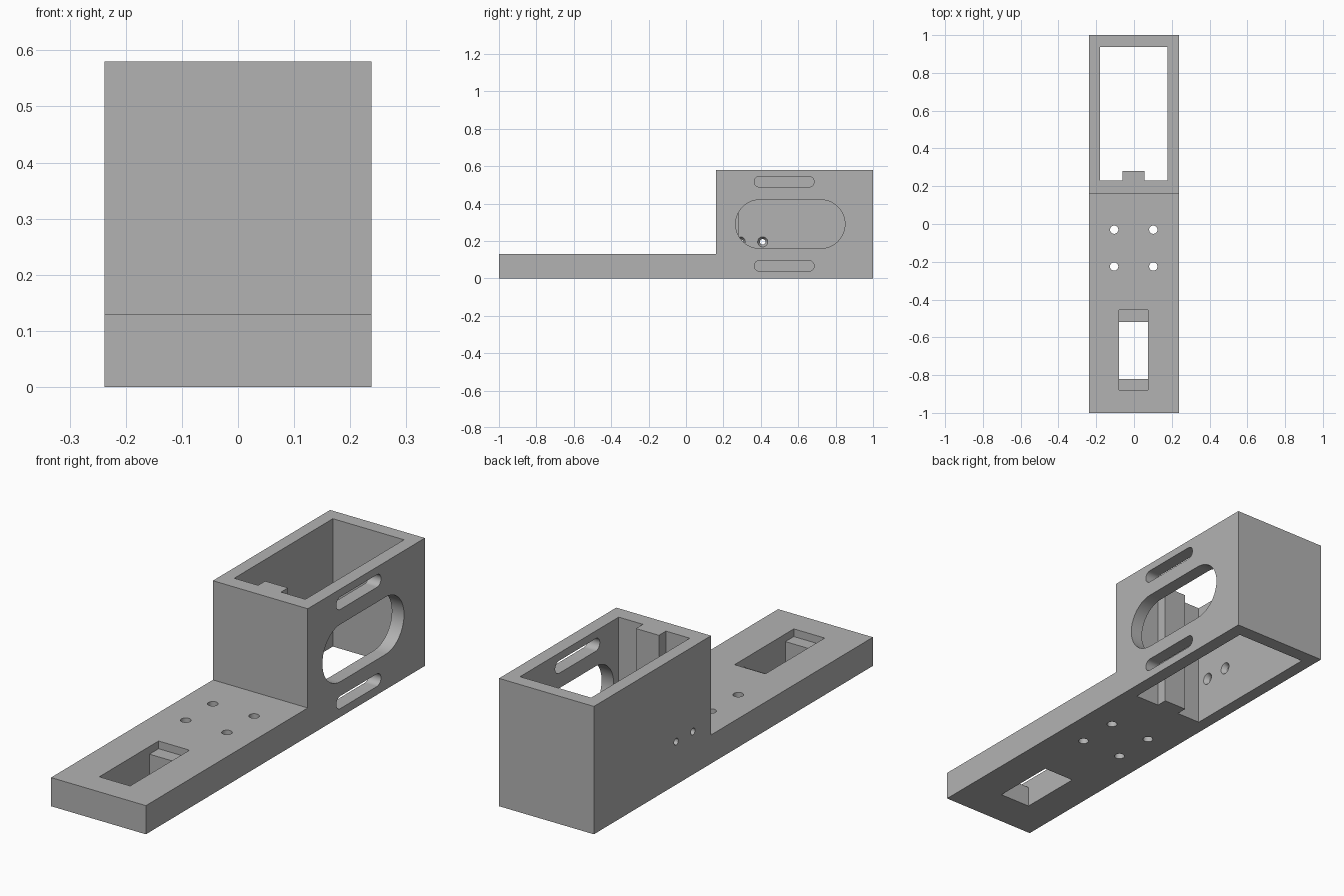
import bpy, bmesh, math
from mathutils import Matrix, Vector

if "Cube" in bpy.data.objects:
    bpy.data.objects.remove(bpy.data.objects["Cube"])

grey = bpy.data.materials.new("plain grey")
grey.diffuse_color = (0.45, 0.45, 0.45, 1)
grey.use_nodes = True
grey.node_tree.nodes["Principled BSDF"].inputs["Base Color"].default_value = grey.diffuse_color


def prism(name, pts, axis, lo, hi):
    """Extrude a 2D outline along axis 'X' (pts are y,z) or 'Z' (pts are x,y)."""
    bm = bmesh.new()
    place = (lambda a, b: (lo, a, b)) if axis == 'X' else (lambda a, b: (a, b, lo))
    face = bm.faces.new([bm.verts.new(place(*p)) for p in pts])
    ext = bmesh.ops.extrude_face_region(bm, geom=[face])
    step = Vector((hi - lo, 0, 0)) if axis == 'X' else Vector((0, 0, hi - lo))
    bmesh.ops.translate(bm, vec=step,
                        verts=[g for g in ext['geom'] if isinstance(g, bmesh.types.BMVert)])
    bmesh.ops.recalc_face_normals(bm, faces=bm.faces)
    return finish(name, bm)


def finish(name, bm):
    me = bpy.data.meshes.new(name)
    bm.to_mesh(me)
    bm.free()
    ob = bpy.data.objects.new(name, me)
    bpy.context.collection.objects.link(ob)
    return ob


def rect(a0, a1, b0, b1):
    return [(a0, b0), (a1, b0), (a1, b1), (a0, b1)]


def stadium(a0, a1, b0, b1, n=20):
    """Slot outline with round ends."""
    r, c = (b1 - b0) / 2, (b0 + b1) / 2
    pts = []
    for cx, start in ((a1 - r, -math.pi / 2), (a0 + r, math.pi / 2)):
        for i in range(n + 1):
            t = start + math.pi * i / n
            pts.append((cx + r * math.cos(t), c + r * math.sin(t)))
    return pts


def circle(a, b, r, n=32):
    return [(a + r * math.cos(2 * math.pi * i / n), b + r * math.sin(2 * math.pi * i / n))
            for i in range(n)]


def countersink(name, y, z):
    """Cone along x, wide at the inner face of the left wall."""
    bm = bmesh.new()
    bmesh.ops.create_cone(bm, cap_ends=True, segments=32, radius1=0.009, radius2=0.03,
                          depth=0.035,
                          matrix=Matrix.Translation((-0.1925, y, z)) @ Matrix.Rotation(math.pi / 2, 4, 'Y'))
    return finish(name, bm)


# Bracket body: flat mounting arm and tall housing as one side profile
W = 0.238
body = prism("bracket_body", [(-1, 0), (1, 0), (1, 0.58), (0.16, 0.58), (0.16, 0.13), (-1, 0.13)],
             'X', -W, W)
body.data.materials.append(grey)

cutters = [
    # Housing cavity, leaving a rib on the front wall
    prism("cavity", [(-0.18, 0.23), (-0.06, 0.23), (-0.06, 0.28), (0.055, 0.28), (0.055, 0.23),
                     (0.177, 0.23), (0.177, 0.937), (-0.18, 0.937)], 'Z', -0.1, 0.7),
    # Slots in the right wall
    prism("large_slot", stadium(0.265, 0.85, 0.16, 0.42), 'X', 0.12, 0.3),
    prism("upper_slot", stadium(0.365, 0.685, 0.488, 0.545), 'X', 0.12, 0.3),
    prism("lower_slot", stadium(0.365, 0.685, 0.038, 0.095), 'X', 0.12, 0.3),
    # Stepped window in the arm
    prism("window", rect(-0.08, 0.075, -0.82, -0.52), 'Z', -0.1, 0.2),
    prism("window_recess", rect(-0.08, 0.075, -0.88, -0.455), 'Z', 0.095, 0.2),
]
# Screw holes through the arm
for x in (-0.105, 0.102):
    for y in (-0.03, -0.225):
        cutters.append(prism("arm_hole", circle(x, y, 0.022), 'Z', -0.1, 0.2))
# Countersunk screw holes in the left wall
for y in (0.29, 0.41):
    cutters.append(prism("wall_hole", circle(y, 0.195, 0.015), 'X', -0.3, -0.15))
    cutters.append(countersink("wall_countersink", y, 0.195))

bpy.context.view_layer.objects.active = body
for c in cutters:
    c.hide_render = True
    mod = body.modifiers.new("cut", 'BOOLEAN')
    mod.operation = 'DIFFERENCE'
    mod.solver = 'EXACT'
    mod.object = c
    bpy.ops.object.modifier_apply(modifier=mod.name)
for c in cutters:
    bpy.data.objects.remove(c, do_unlink=True)

# Smooth the round walls, keep the edges sharp
bpy.ops.object.select_all(action='DESELECT')
body.select_set(True)
bpy.ops.object.shade_smooth_by_angle(angle=math.radians(30))
